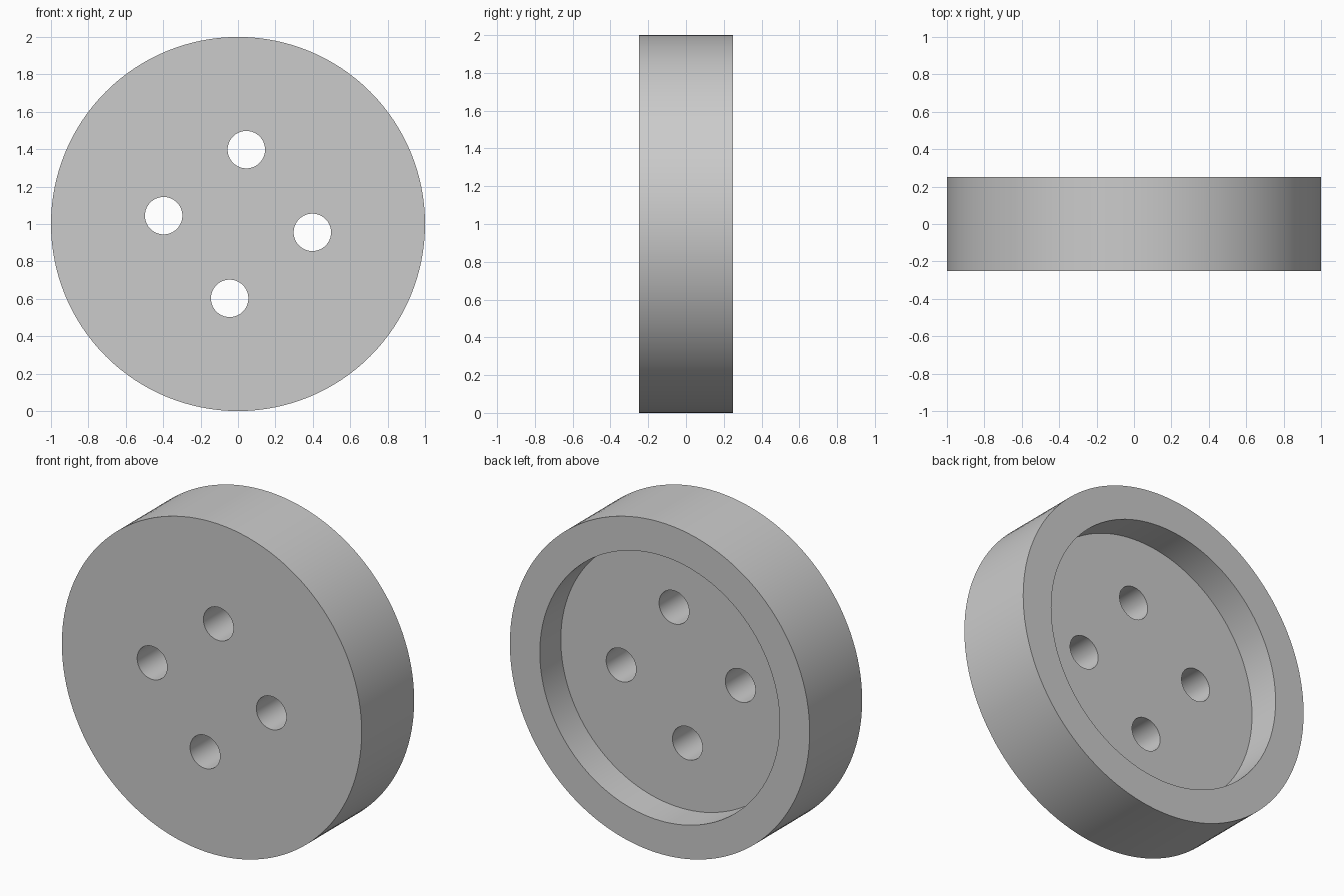
import bpy
from math import cos, sin, pi, radians

cube = bpy.data.objects.get("Cube")
if cube:
    bpy.data.objects.remove(cube, do_unlink=True)

RADIUS, HALF_WIDTH = 1.0, 0.25
RECESS_RADIUS, RECESS_FLOOR = 0.8, 0.05
HOLE_RADIUS, HOLE_CIRCLE, HOLE_ANGLE = 0.1, 0.4, radians(-6.4)

grey = bpy.data.materials.new("plain grey")
grey.use_nodes = True
grey.diffuse_color = (0.6, 0.6, 0.6, 1)
grey.node_tree.nodes["Principled BSDF"].inputs["Base Color"].default_value = grey.diffuse_color


def disc(name, radius, y_front, y_back, x=0.0, z=RADIUS, sides=128):
    """Cylinder lying along y between two depths."""
    bpy.ops.mesh.primitive_cylinder_add(
        vertices=sides, radius=radius, depth=y_back - y_front,
        location=(x, (y_front + y_back) / 2, z), rotation=(pi / 2, 0, 0))
    obj = bpy.context.object
    obj.name = name
    obj.data.materials.append(grey)
    return obj


# Solid wheel body
wheel = disc("wheel", RADIUS, -HALF_WIDTH, HALF_WIDTH)

# Cutters: shallow recess in the back and four through holes
cutters = [disc("recess_cutter", RECESS_RADIUS, RECESS_FLOOR, HALF_WIDTH + 0.1)]
for i in range(4):
    a = HOLE_ANGLE + i * pi / 2
    cutters.append(disc("hole_cutter", HOLE_RADIUS, -HALF_WIDTH - 0.1, HALF_WIDTH + 0.1,
                        HOLE_CIRCLE * cos(a), RADIUS + HOLE_CIRCLE * sin(a), 64))

bpy.ops.object.select_all(action="DESELECT")
wheel.select_set(True)
bpy.context.view_layer.objects.active = wheel
for cutter in cutters:
    cutter.hide_render = True
    cut = wheel.modifiers.new("cut", "BOOLEAN")
    cut.operation = "DIFFERENCE"
    cut.solver = "EXACT"
    cut.object = cutter
    bpy.ops.object.modifier_apply(modifier=cut.name)
    bpy.data.objects.remove(cutter, do_unlink=True)

# Smooth round walls, crisp rims
bpy.ops.object.shade_smooth_by_angle(angle=radians(30))
